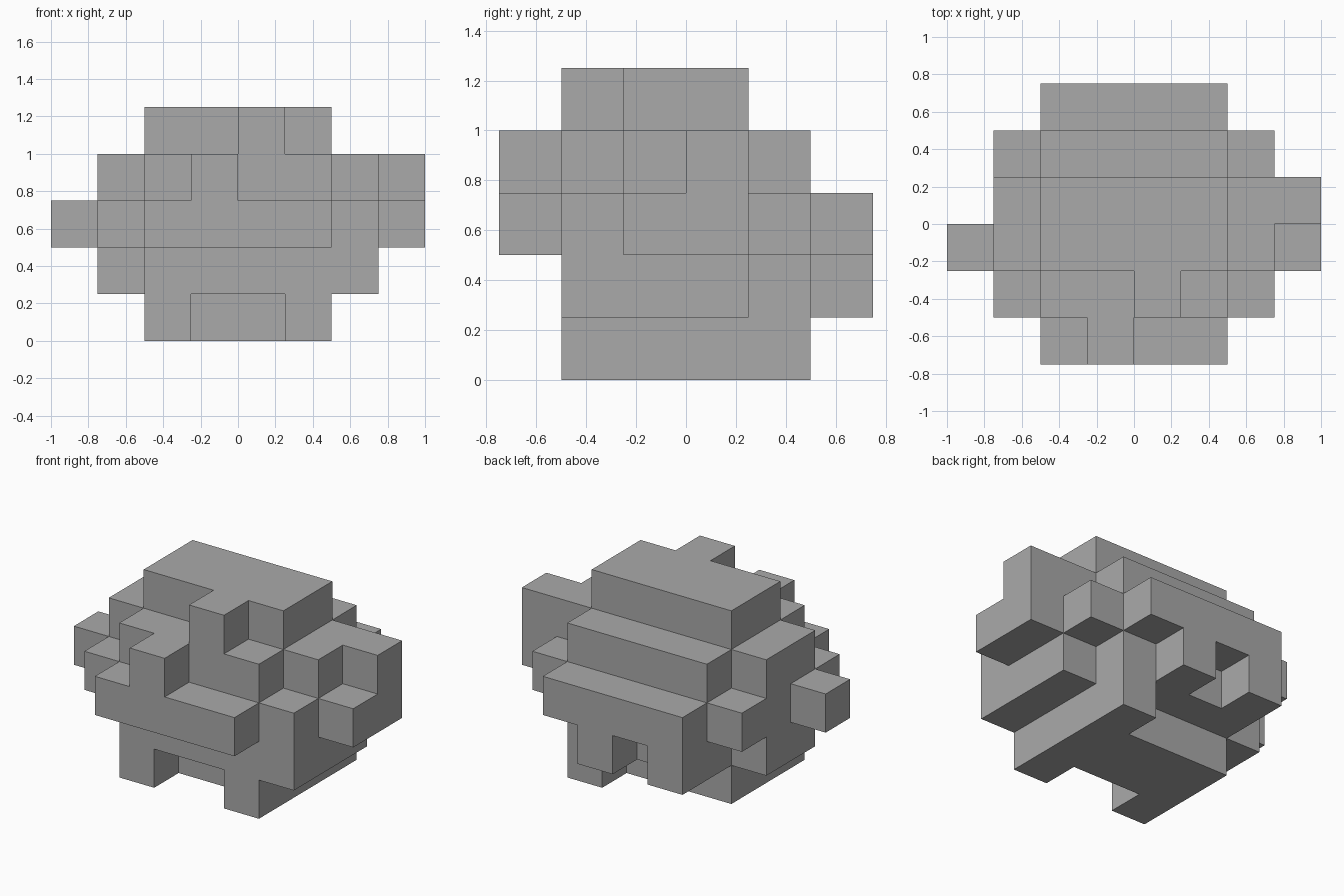
import bpy
import bmesh
from mathutils import Vector

cube = bpy.data.objects.get("Cube")
if cube:
    bpy.data.objects.remove(cube, do_unlink=True)

CELL = 0.25
ORIGIN = Vector((-1.0, -0.75, 0.0))

grey = bpy.data.materials.new("plain_grey")
grey.use_nodes = True
grey.diffuse_color = (0.4, 0.4, 0.4, 1)
grey.node_tree.nodes["Principled BSDF"].inputs["Base Color"].default_value = (0.4, 0.4, 0.4, 1)


def block(x, y, z):
    """Cells of a box; each argument is one index or an inclusive (first, last) pair."""
    spans = [(s, s) if isinstance(s, int) else s for s in (x, y, z)]
    rx, ry, rz = (range(a, b + 1) for a, b in spans)
    return {(i, j, k) for i in rx for j in ry for k in rz}


def side_panel(column):
    """Cross-shaped plate on one flank."""
    return block(column, (2, 3), (1, 3)) | block(column, 1, 2) | block(column, 4, 2)


WIDE = (2, 5)
parts = {
    # main mass and what it stands on
    "body": block(WIDE, (1, 4), (1, 3)),
    "base": block(WIDE, (2, 3), 0),
    "front_foot_left": block(5, 1, 0),
    "front_foot_right": block(2, 1, 0),
    "back_foot_left": block(5, 4, 0),
    # raised top with its forward tab
    "top": block(WIDE, (2, 3), 4) | block(4, 1, 4),
    # flanks and arms
    "side_panel_left": side_panel(6) | block(6, 1, 1),
    "side_panel_right": side_panel(1),
    "arm_left": block(7, (2, 3), 2) | block(7, 3, 3),
    "arm_right": block(0, 2, 2),
    # front ledge with a raised stub, back ledge with two hanging stubs
    "front_ledge": block(WIDE, 0, 2) | block(3, 0, 3),
    "back_ledge": block(WIDE, 5, 2) | block(2, 5, 1) | block(4, 5, 1),
}
filled = set().union(*parts.values())


def build(name, cells):
    """Skin the cells, leaving out faces buried against any other cell."""
    bm = bmesh.new()
    for cell in sorted(cells):
        centre = Vector(cell) + Vector((0.5, 0.5, 0.5))
        for axis in range(3):
            for sign in (-1, 1):
                normal = Vector((0, 0, 0))
                normal[axis] = sign
                if tuple(int(c + n) for c, n in zip(cell, normal)) in filled:
                    continue
                u = Vector((0, 0, 0))
                u[(axis + 1) % 3] = 0.5
                v = normal.cross(u)
                mid = centre + normal * 0.5
                corners = (mid - u - v, mid + u - v, mid + u + v, mid - u + v)
                bm.faces.new([bm.verts.new(ORIGIN + c * CELL) for c in corners])
    bmesh.ops.remove_doubles(bm, verts=bm.verts, dist=0.001)
    bmesh.ops.dissolve_limit(bm, angle_limit=0.01, verts=bm.verts, edges=bm.edges)
    mesh = bpy.data.meshes.new(name)
    bm.to_mesh(mesh)
    bm.free()
    mesh.materials.append(grey)
    bpy.context.collection.objects.link(bpy.data.objects.new(name, mesh))


for part_name, part_cells in parts.items():
    build(part_name, part_cells)
